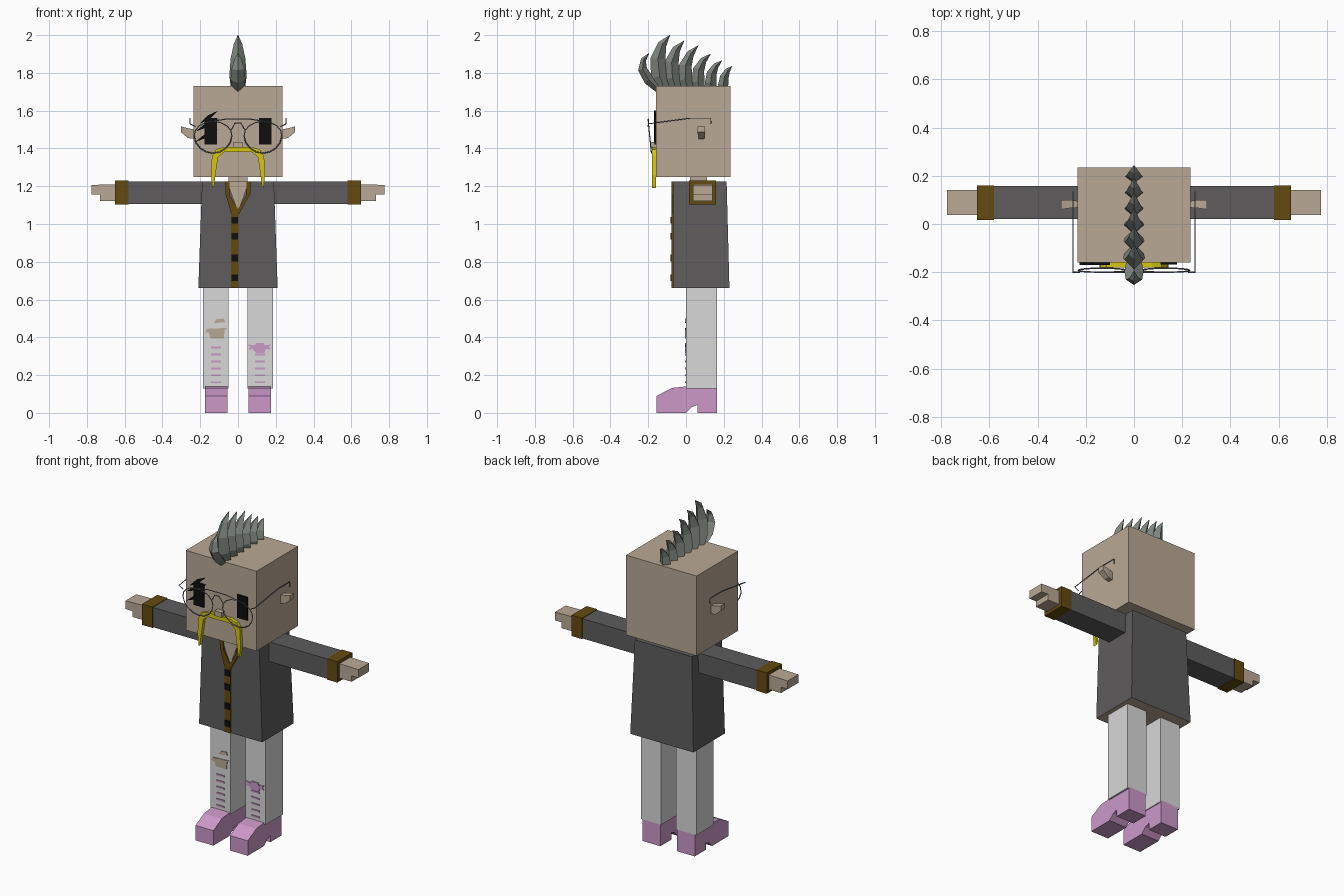
import bpy, bmesh
from math import sin, cos, pi
from mathutils import Vector

cube = bpy.data.objects.get("Cube")
if cube:
    bpy.data.objects.remove(cube, do_unlink=True)


def material(name, rgb):
    lin = [((c / 255 + 0.055) / 1.055) ** 2.4 for c in rgb] + [1]
    m = bpy.data.materials.new(name)
    m.use_nodes = True
    m.diffuse_color = lin
    bsdf = next(n for n in m.node_tree.nodes if n.type == 'BSDF_PRINCIPLED')
    bsdf.inputs["Base Color"].default_value = lin
    return m


skin = material("skin", (186, 169, 149))
coat = material("charcoal cloth", (94, 92, 92))
trim = material("brown trim", (100, 74, 16))
black = material("black", (14, 14, 14))
trouser = material("light grey cloth", (216, 216, 216))
pink = material("pink leather", (204, 152, 201))
yellow = material("yellow hair", (214, 198, 14))
grey = material("grey hair", (128, 136, 128))
wire_grey = material("wire grey", (125, 128, 135))


def mesh(name, verts, faces, mat):
    bm = bmesh.new()
    vs = [bm.verts.new(v) for v in verts]
    for f in faces:
        bm.faces.new([vs[i] for i in f])
    bmesh.ops.recalc_face_normals(bm, faces=bm.faces)
    me = bpy.data.meshes.new(name)
    bm.to_mesh(me)
    bm.free()
    me.materials.append(mat)
    ob = bpy.data.objects.new(name, me)
    bpy.context.collection.objects.link(ob)
    return ob


def loft(name, rings, mat):
    """Skin equal-length rings of points and cap both ends."""
    n = len(rings[0])
    faces = [list(range(n)), [(len(rings) - 1) * n + i for i in range(n)]]
    for r in range(len(rings) - 1):
        for i in range(n):
            j = (i + 1) % n
            faces.append([r * n + i, r * n + j, r * n + n + j, r * n + n + i])
    return mesh(name, [p for ring in rings for p in ring], faces, mat)


def rect(x0, x1, y0, y1, z):
    return [(x0, y0, z), (x1, y0, z), (x1, y1, z), (x0, y1, z)]


def box(name, x, y, z, mat):
    return loft(name, [rect(*x, *y, z[0]), rect(*x, *y, z[1])], mat)


def plate(name, pts, y0, y1, mat):
    """Outline in x and z, given depth along y."""
    return loft(name, [[(x, y, z) for x, z in pts] for y in (y0, y1)], mat)


def side_profile(name, pts, x0, x1, mat):
    """Outline in y and z, given width along x."""
    return loft(name, [[(x, y, z) for y, z in pts] for x in (x0, x1)], mat)


def wire(name, pts, closed=False):
    cu = bpy.data.curves.new(name, 'CURVE')
    cu.dimensions = '3D'
    cu.bevel_depth = 0.003
    cu.bevel_resolution = 0
    sp = cu.splines.new('POLY')
    sp.points.add(len(pts) - 1)
    for p, co in zip(sp.points, pts):
        p.co = (*co, 1)
    sp.use_cyclic_u = closed
    cu.materials.append(wire_grey)
    ob = bpy.data.objects.new(name, cu)
    bpy.context.collection.objects.link(ob)
    bpy.ops.object.select_all(action='DESELECT')
    ob.select_set(True)
    bpy.context.view_layer.objects.active = ob
    bpy.ops.object.convert(target='MESH')


# Head, neck and coat
box("head", (-0.235, 0.235), (-0.16, 0.235), (1.25, 1.73), skin)
box("neck", (-0.05, 0.05), (0.02, 0.11), (1.2, 1.26), skin)
body = loft("coat_body", [rect(-0.21, 0.21, -0.07, 0.23, 0.66),
                          rect(-0.19, 0.19, -0.07, 0.215, 1.225)], coat)
body.data.materials.append(skin)
for p in body.data.polygons:
    p.material_index = int(p.normal.z < -0.9)

# Collar, front strip and buttons
plate("open_neck", [(-0.055, 1.225), (0.055, 1.225), (0, 1.07)], -0.073, -0.06, skin)
for s, inner in ((-1, -0.035), (1, 0.004)):
    plate("collar", [(s * 0.045, 1.226), (s * 0.068, 1.226), (s * 0.066, 1.16),
                     (inner, 1.05), (0, 1.08), (s * 0.042, 1.15)], -0.078, -0.06, trim)
plate("front_strip", [(-0.036, 0.66), (0.002, 0.66), (0.004, 1.055), (0, 1.08), (-0.036, 1.055)],
      -0.076, -0.06, trim)
for z in (0.715, 0.82, 0.935, 1.02):
    box("button", (-0.034, 0), (-0.082, -0.07), (z - 0.018, z + 0.018), black)

# Limbs, ears and shoes on both sides
for s, side in ((1, "left_"), (-1, "right_")):
    box(side + "sleeve", (s * 0.17, s * 0.585), (0.02, 0.157), (1.107, 1.226), coat)
    box(side + "cuff", (s * 0.58, s * 0.65), (0.016, 0.16), (1.104, 1.229), trim)
    plate(side + "hand", [(s * 0.64, 1.122), (s * 0.73, 1.122), (s * 0.73, 1.157),
                          (s * 0.775, 1.157), (s * 0.775, 1.207), (s * 0.64, 1.21)],
          0.038, 0.14, skin)
    loft(side + "ear", [[(s * 0.23, y, z) for y, z in
                         ((0.068, 1.45), (0.095, 1.45), (0.095, 1.5), (0.068, 1.5))],
                        [(s * 0.265, y, z) for y, z in
                         ((0.066, 1.455), (0.1, 1.455), (0.1, 1.507), (0.066, 1.507))],
                        [(s * 0.303, y, z) for y, z in
                         ((0.06, 1.487), (0.1, 1.487), (0.1, 1.517), (0.06, 1.517))]], skin)
    box(side + "leg", (s * 0.05, s * 0.184), (0, 0.165), (0.13, 0.67), trouser)
    side_profile(side + "shoe", [(0.165, 0), (0.165, 0.14), (0, 0.14), (-0.075, 0.132),
                                 (-0.155, 0.09), (-0.155, 0), (0, 0), (0.03, 0.03),
                                 (0.06, 0.042), (0.06, 0)], s * 0.055, s * 0.174, pink)
    for i in range(6):
        z = 0.162 + i * 0.037
        box(side + "leg_stripe", (s * 0.09, s * 0.142), (-0.004, 0.004), (z - 0.005, z + 0.005), pink)

# Torn knee on the right and knotted band on the left
plate("knee_tear", [(-0.165, 0.445), (-0.175, 0.425), (-0.155, 0.425), (-0.145, 0.395),
                    (-0.075, 0.395), (-0.07, 0.44), (-0.055, 0.45)], -0.004, 0.004, skin)
plate("small_tear", [(-0.128, 0.475), (-0.115, 0.495), (-0.075, 0.5), (-0.068, 0.48)],
      -0.004, 0.004, skin)
plate("band_knot", [(0.08, 0.335), (0.095, 0.318), (0.14, 0.318), (0.148, 0.345),
                    (0.135, 0.37), (0.095, 0.37)], -0.006, 0.004, pink)
for s in (-1, 1):
    plate("band_tail", [(0.114 + s * x, z) for x, z in
                        ((0.02, 0.357), (0.062, 0.363), (0.05, 0.35), (0.06, 0.335), (0.02, 0.34))],
          -0.005, 0.004, pink)

# Eyes and the slashes over the right one
for s, side in ((1, "left_"), (-1, "right_")):
    box(side + "eye", (s * 0.11, s * 0.178), (-0.167, -0.158), (1.42, 1.56), black)
for x, z, length in ((-0.225, 1.49, 0.125), (-0.225, 1.435, 0.12), (-0.205, 1.53, 0.1)):
    plate("eye_slash", [(x, z), (x + length * 0.5, z + 0.022), (x + length, z + 0.07),
                        (x + length * 0.45, z + 0.045)], -0.169, -0.158, black)

# Nose and drooping moustache
box("nose", (-0.023, 0.023), (-0.19, -0.158), (1.405, 1.435), skin)
half = [(0.075, 1.407), (0.115, 1.395), (0.138, 1.36), (0.143, 1.26), (0.135, 1.19),
        (0.127, 1.2), (0.118, 1.27), (0.105, 1.355), (0.075, 1.38)]
outer, inner = half[:5], half[5:]
plate("moustache", outer + inner + [(-x, z) for x, z in reversed(inner)]
      + [(-x, z) for x, z in reversed(outer)], -0.18, -0.158, yellow)

# Wire spectacles
for s, side in ((1, "left_"), (-1, "right_")):
    rim = []
    for i in range(16):
        a = 2 * pi * i / 16
        z = 1.465 + (0.078 if sin(a) > 0 else 0.09) * sin(a)
        x = 0.132 + (0.1 + 0.06 * (z - 1.465)) * cos(a)
        rim.append((s * x, -0.2 + 0.1 * (1.545 - z), z))
    wire(side + "rim", rim, True)
    wire(side + "temple", [(s * 0.225, -0.2, 1.515), (s * 0.253, -0.2, 1.53),
                           (s * 0.253, 0.02, 1.56), (s * 0.253, 0.13, 1.56),
                           (s * 0.253, 0.133, 1.53)])
wire("bridge", [(-0.035, -0.195, 1.5), (-0.015, -0.2, 1.535), (0.015, -0.2, 1.535),
                (0.035, -0.195, 1.5)])
wire("top_bar", [(-0.13, -0.2, 1.545), (-0.06, -0.2, 1.556), (0.06, -0.2, 1.556),
                 (0.13, -0.2, 1.545)])


# Mohawk: curved diamond-section spikes that sweep back at the tip
def spike(base, bulge, tip, depth, width):
    base, bulge, tip = (Vector((0, *p)) for p in (base, bulge, tip))
    rings = []
    for t, w in ((0, 0.75), (0.22, 1), (0.5, 0.85), (0.78, 0.5), (1, 0.03)):
        c = base * (1 - t) ** 2 + bulge * 2 * t * (1 - t) + tip * t * t
        d = (bulge - base) * (1 - t) + (tip - bulge) * t
        n = Vector((0, -d.z, d.y)).normalized() * depth * w
        x = Vector((width * w, 0, 0))
        rings.append([c + n, c + x, c - n, c - x])
    loft("hair_spike", rings, grey)


spike((-0.145, 1.715), (-0.29, 1.83), (-0.195, 1.905), 0.028, 0.04)
tips = [(-0.085, 2.0), (-0.01, 1.97), (0.065, 1.945), (0.13, 1.9), (0.19, 1.865), (0.243, 1.835)]
for i, (y, z) in enumerate(tips):
    k = i / 5
    base_y = -0.11 + 0.31 * k
    spike((base_y, 1.70), (base_y - 0.09 + 0.075 * k, 1.9 - 0.11 * k), (y, z),
          0.047 - 0.02 * k, 0.046 - 0.01 * k)
